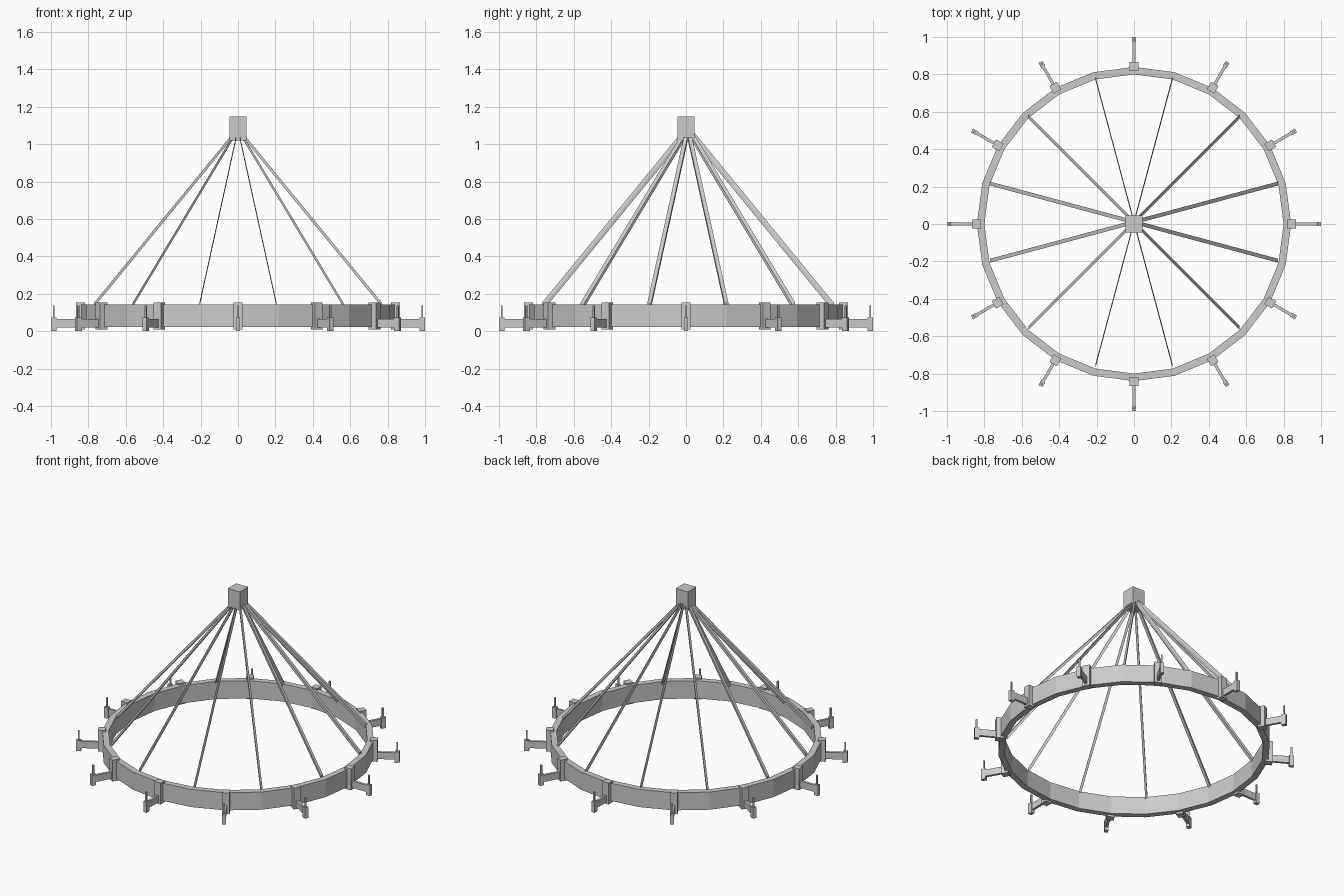
import bpy, bmesh, math
from mathutils import Vector, Matrix

if "Cube" in bpy.data.objects:
    bpy.data.objects.remove(bpy.data.objects["Cube"])

QUAD_FACES = [(0, 1, 2, 3), (7, 6, 5, 4), (0, 4, 5, 1), (1, 5, 6, 2), (2, 6, 7, 3), (3, 7, 4, 0)]


def make_object(name, bm):
    bmesh.ops.recalc_face_normals(bm, faces=bm.faces)
    mesh = bpy.data.meshes.new(name)
    bm.to_mesh(mesh)
    bm.free()
    obj = bpy.data.objects.new(name, mesh)
    bpy.context.collection.objects.link(obj)
    return obj


def box(name, lo, hi, angle=0.0):
    """Axis-aligned box between two corners, then spun about the z axis."""
    lo, hi = Vector(lo), Vector(hi)
    bm = bmesh.new()
    m = (Matrix.Rotation(angle, 4, 'Z') @ Matrix.Translation((lo + hi) / 2)
         @ Matrix.Diagonal((*(hi - lo), 1)))
    bmesh.ops.create_cube(bm, size=1, matrix=m)
    return make_object(name, bm)


def ring(name, r_in, r_out, z0, z1, sides):
    """Faceted hoop with a rectangular section."""
    bm = bmesh.new()
    profile = [(r_in, z0), (r_out, z0), (r_out, z1), (r_in, z1)]
    loops = []
    for i in range(sides):
        a = math.tau * i / sides
        loops.append([bm.verts.new((r * math.cos(a), r * math.sin(a), z)) for r, z in profile])
    for i in range(sides):
        p, q = loops[i], loops[(i + 1) % sides]
        for k in range(4):
            n = (k + 1) % 4
            bm.faces.new((p[k], q[k], q[n], p[n]))
    return make_object(name, bm)


def rod(name, start, end, wy, wz):
    """Sheared bar: a yz rectangle swept between two points."""
    bm = bmesh.new()
    v = []
    for p in (start, end):
        for sy, sz in ((-1, -1), (1, -1), (1, 1), (-1, 1)):
            v.append(bm.verts.new((p[0], p[1] + sy * wy / 2, p[2] + sz * wz / 2)))
    for f in QUAD_FACES:
        bm.faces.new([v[i] for i in f])
    return make_object(name, bm)


# Main hoop and the ceiling block
ring("hoop", 0.80, 0.84, 0.022, 0.142, 24)
box("top_block", (-0.045, -0.045, 1.02), (0.045, 0.045, 1.147))

# Twelve candle arms around the hoop
for i in range(12):
    a = math.tau * i / 12
    box(f"clamp_{i}", (0.818, -0.023, 0.008), (0.865, 0.023, 0.153), a)
    box(f"arm_{i}", (0.86, -0.008, 0.02), (0.975, 0.008, 0.066), a)
    box(f"arm_tip_{i}", (0.97, -0.012, 0.0), (1.0, 0.012, 0.073), a)
    box(f"candle_pin_{i}", (0.98, -0.005, 0.07), (0.99, 0.005, 0.136), a)

# Twelve suspension rods, halfway between the arms
for i in range(12):
    a = math.tau * (i + 0.5) / 12
    foot = (0.797 * math.cos(a), 0.797 * math.sin(a) + 0.01, 0.14)
    rod(f"suspension_rod_{i}", foot, (0, 0.01, 1.08), 0.021, 0.023)
